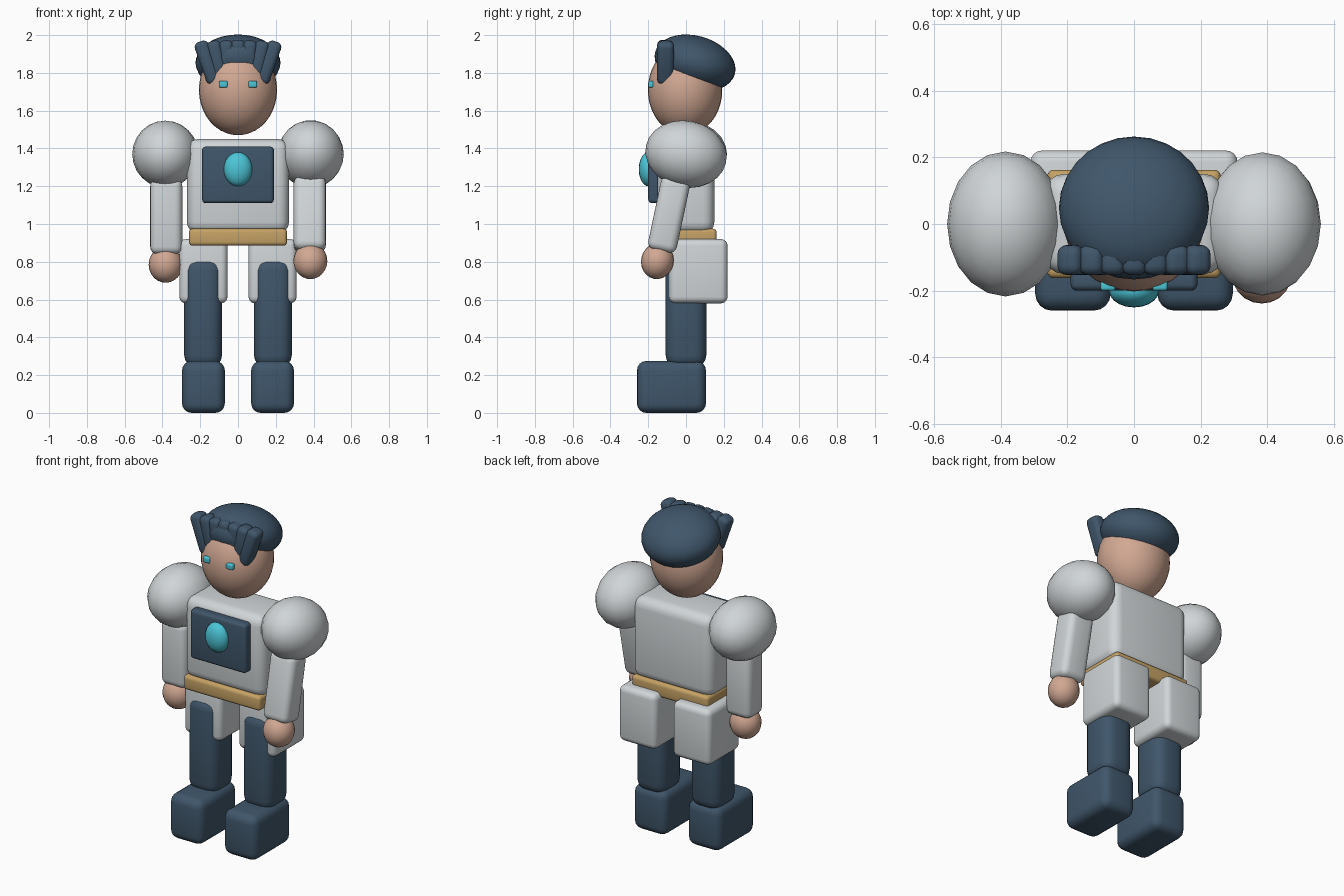
import bpy, math
from mathutils import Matrix, Vector

if "Cube" in bpy.data.objects:
    bpy.data.objects.remove(bpy.data.objects["Cube"])


def material(name, rgb):
    m = bpy.data.materials.new(name)
    m.diffuse_color = (*rgb, 1)
    m.use_nodes = True
    m.node_tree.nodes["Principled BSDF"].inputs["Base Color"].default_value = m.diffuse_color
    return m


NAVY = material("navy", (0.050, 0.093, 0.145))
GREY = material("light_grey", (0.63, 0.665, 0.68))
TAN = material("tan", (0.56, 0.36, 0.13))
SKIN = material("skin", (0.64, 0.39, 0.29))
CYAN = material("cyan", (0.07, 0.56, 0.68))


def finish(name, mat):
    ob = bpy.context.object
    ob.name = name
    ob.data.materials.append(mat)
    bpy.ops.object.shade_smooth_by_angle(angle=math.radians(45))
    return ob


def block(name, center, size, bevel, mat, tilt=0.0):
    """Rounded box, optionally tilted about the y axis."""
    bpy.ops.mesh.primitive_cube_add(size=1)
    ob = bpy.context.object
    ob.data.transform(Matrix.Diagonal((*size, 1)))
    mod = ob.modifiers.new("round", 'BEVEL')
    mod.width, mod.segments, mod.limit_method = bevel, 4, 'NONE'
    bpy.ops.object.modifier_apply(modifier="round")
    ob.location = center
    ob.rotation_euler = (0, tilt, 0)
    return finish(name, mat)


def ball(name, center, radii, mat, pitch=0.0, segs=20, rings=12):
    """Ellipsoid, optionally pitched about the x axis."""
    bpy.ops.mesh.primitive_uv_sphere_add(segments=segs, ring_count=rings, radius=1)
    ob = bpy.context.object
    ob.data.transform(Matrix.Diagonal((*radii, 1)))
    ob.location = center
    ob.rotation_euler = (pitch, 0, 0)
    return finish(name, mat)


# Torso, belt and chest plate with gem
block("torso", (0, 0, 1.20), (0.54, 0.30, 0.50), 0.06, GREY)
block("belt", (0, 0, 0.93), (0.52, 0.325, 0.09), 0.02, TAN)
block("chest_plate", (0, -0.165, 1.26), (0.38, 0.07, 0.30), 0.02, NAVY)
ball("chest_gem", (0, -0.20, 1.29), (0.075, 0.05, 0.09), CYAN)

# Head and tilted hair cap
ball("head", (0, -0.005, 1.71), (0.207, 0.197, 0.24), SKIN, segs=32, rings=20)
ball("hair_cap", (0, 0.048, 1.853), (0.225, 0.219, 0.143), NAVY,
     pitch=math.radians(-16), segs=28, rings=18)

# Fringe: fan of tufts, longer and more tilted to the sides
for i in range(-3, 4):
    length = (0.13, 0.15, 0.19, 0.235)[abs(i)]
    tilt = math.radians(6.5 * i)
    top = Vector((0.067 * i, -0.108, 1.975 - 0.003 * abs(i)))
    axis = Vector((math.sin(tilt), 0, math.cos(tilt)))
    block(f"hair_tuft_{i + 4}", top - axis * length / 2, (0.077, 0.09, length),
          0.028, NAVY, tilt)

for side, label, swing in ((-1, "right", 0), (1, "left", -12)):
    block(f"{label}_eye", (side * 0.078, -0.185, 1.74), (0.045, 0.03, 0.036), 0.009, CYAN)

    # Legs
    block(f"{label}_thigh_plate", (side * 0.183, 0.065, 0.75), (0.255, 0.31, 0.34), 0.035, GREY)
    block(f"{label}_leg", (side * 0.185, 0, 0.53), (0.20, 0.215, 0.58), 0.065, NAVY)
    block(f"{label}_boot", (side * 0.183, -0.077, 0.1375), (0.226, 0.365, 0.275), 0.05, NAVY)

    # Arm swings about the shoulder centre
    pivot = Vector((side * 0.385, 0, 1.37))
    rot = Matrix.Rotation(math.radians(swing), 3, 'X')
    ball(f"{label}_shoulder", pivot, (0.175, 0.217, 0.177), GREY, math.radians(swing))
    arm = block(f"{label}_arm", pivot + rot @ Vector((-side * 0.005, -0.022, -0.33)),
                (0.17, 0.155, 0.40), 0.04, GREY)
    arm.rotation_euler.x = math.radians(swing)
    ball(f"{label}_hand", pivot + rot @ Vector((-side * 0.002, -0.03, -0.585)),
         (0.09, 0.087, 0.096), SKIN, math.radians(swing))
